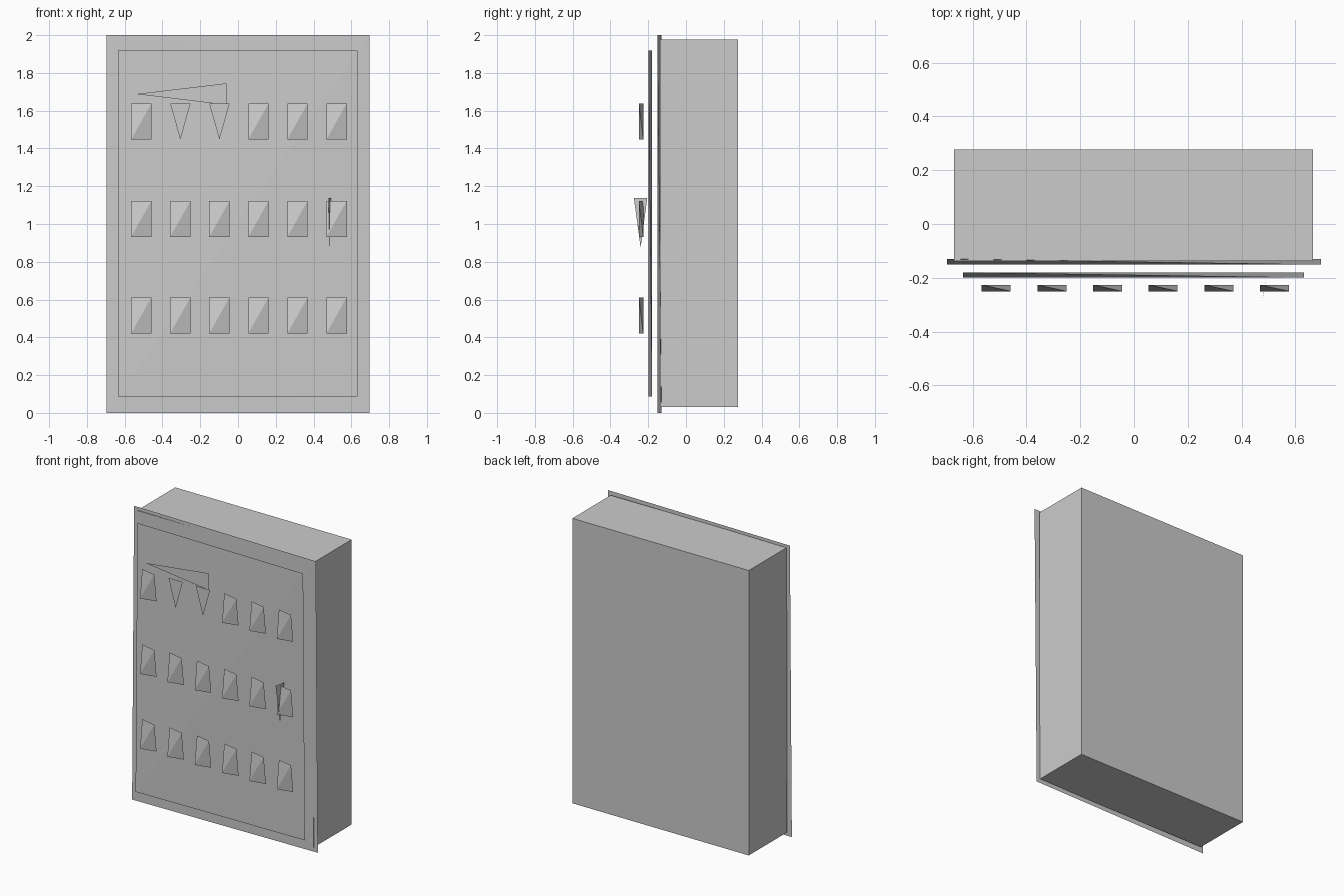
import bpy
import bmesh

cube = bpy.data.objects.get("Cube")
if cube:
    bpy.data.objects.remove(cube, do_unlink=True)

GREY = (0.6, 0.6, 0.6, 1.0)
grey = bpy.data.materials.new("plain grey")
grey.use_nodes = True
grey.diffuse_color = GREY
grey.node_tree.nodes["Principled BSDF"].inputs["Base Color"].default_value = GREY


def finish(name, bm):
    mesh = bpy.data.meshes.new(name)
    bm.to_mesh(mesh)
    bm.free()
    mesh.materials.append(grey)
    obj = bpy.data.objects.new(name, mesh)
    bpy.context.scene.collection.objects.link(obj)
    return obj


def box(name, x, y, z):
    """Rectangular block between (low, high) pairs."""
    bm = bmesh.new()
    bmesh.ops.create_cube(bm, size=1)
    for v in bm.verts:
        v.co = [pair[c > 0] for pair, c in zip((x, y, z), v.co)]
    return finish(name, bm)


def twisted_plate(name, x, y, z):
    """Four-cornered wedge plate: lower left and upper right corners lie forward."""
    bm = bmesh.new()
    front, back = y
    for i in (0, 1):
        for k in (0, 1):
            bm.verts.new((x[i], front if i == k else back, z[k]))
    bmesh.ops.convex_hull(bm, input=bm.verts[:])
    bmesh.ops.recalc_face_normals(bm, faces=bm.faces[:])
    return finish(name, bm)


def sheet(name, *points):
    """Single flat triangle."""
    bm = bmesh.new()
    bm.faces.new([bm.verts.new(p) for p in points])
    return finish(name, bm)


# Cabinet body, front frame and door panel
box("cabinet_body", (-0.668, 0.666), (-0.137, 0.276), (0.03, 1.978))
twisted_plate("front_frame", (-0.695, 0.695), (-0.151, -0.13), (0, 2))
twisted_plate("door_panel", (-0.635, 0.632), (-0.199, -0.18), (0.087, 1.918))

# Rows of small plates; two in the top row are pointed tags instead
W, H = 0.054, 0.096
for row, cz in enumerate((1.543, 1.027, 0.516)):
    for col in range(6):
        cx = -0.512 + 0.2068 * col
        if row == 0 and col in (1, 2):
            sheet(f"pointed_tag_{col}", (cx - W, -0.238, cz + H),
                  (cx, -0.238, cz - H), (cx + W, -0.238, cz + H))
        else:
            twisted_plate(f"small_plate_{row}_{col}", (cx - W, cx + W),
                          (-0.25, -0.226), (cz - H, cz + H))

# Long pennant above the top row
sheet("long_pennant", (-0.54, -0.228, 1.688), (-0.06, -0.228, 1.63),
      (-0.06, -0.228, 1.745))

# Upright handle fin standing out from the panel
sheet("handle_fin", (0.478, -0.276, 1.138), (0.486, -0.24, 0.875),
      (0.492, -0.205, 1.138))
